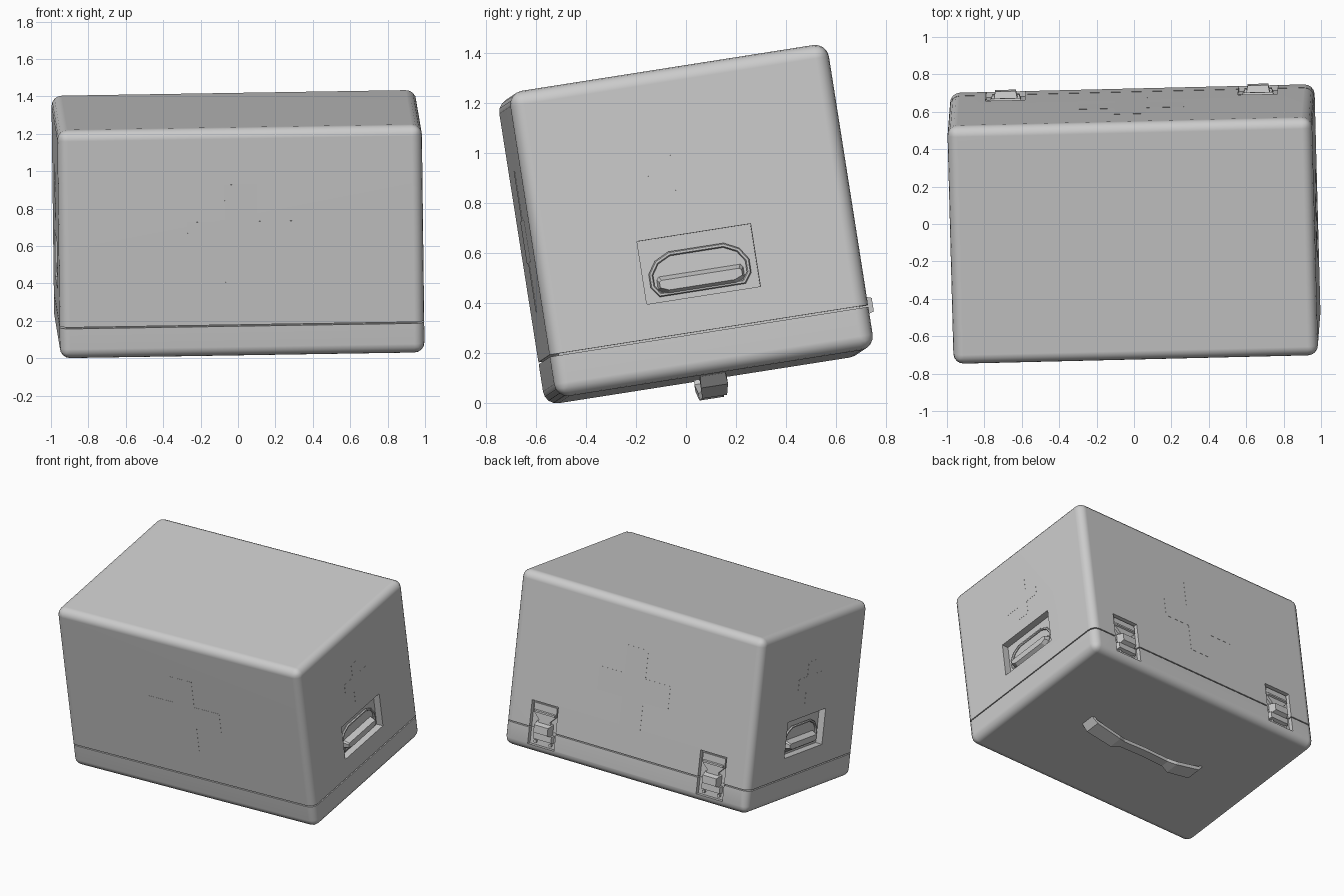
import bpy, bmesh, math
from mathutils import Matrix, Vector

if "Cube" in bpy.data.objects:
    bpy.data.objects.remove(bpy.data.objects["Cube"])

W, D, H = 1.95, 1.29, 1.235      # case size in its own tilted frame
SEAM = -H / 2 + 0.17             # lid joint height
GAP = 0.004

# Tilted frame of the whole case
X = Vector((1, 0.024, 0.016)).normalized()
Y = Vector((-0.0262, 0.988, 0.155))
Y = (Y - X * Y.dot(X)).normalized()
Z = X.cross(Y)
CASE = Matrix.Translation((0, 0, 0.717)) @ Matrix((X, Y, Z)).transposed().to_4x4()

grey = bpy.data.materials.new("case grey")
grey.diffuse_color = (0.6, 0.6, 0.6, 1)
grey.use_nodes = True
grey.node_tree.nodes["Principled BSDF"].inputs["Base Color"].default_value = grey.diffuse_color


def frame(u, n, dist):
    """Frame on one wall: u along the wall, v up, w outward."""
    u, n = Vector(u), Vector(n)
    m = Matrix((u, n.cross(u), n)).transposed().to_4x4()
    return Matrix.Translation(n * dist) @ m


FRONT = frame((1, 0, 0), (0, -1, 0), D / 2)
BACK = frame((-1, 0, 0), (0, 1, 0), D / 2)
RIGHT = frame((0, 1, 0), (1, 0, 0), W / 2)
LEFT = frame((0, -1, 0), (-1, 0, 0), W / 2)


def make(name, bm, mat=Matrix()):
    bmesh.ops.recalc_face_normals(bm, faces=bm.faces)
    me = bpy.data.meshes.new(name)
    bm.to_mesh(me)
    bm.free()
    me.materials.append(grey)
    ob = bpy.data.objects.new(name, me)
    ob.matrix_world = CASE @ mat
    bpy.context.collection.objects.link(ob)
    return ob


def prism(name, pts, w0, w1, mat, taper=(1, 1)):
    """Extrude an outline from w0 to w1, optionally shrinking the outer end."""
    bm = bmesh.new()
    cu = sum(p[0] for p in pts) / len(pts)
    cv = sum(p[1] for p in pts) / len(pts)
    a = [bm.verts.new((u, v, w0)) for u, v in pts]
    b = [bm.verts.new((cu + (u - cu) * taper[0], cv + (v - cv) * taper[1], w1)) for u, v in pts]
    n = len(pts)
    bm.faces.new(a[::-1])
    bm.faces.new(b)
    for i in range(n):
        j = (i + 1) % n
        bm.faces.new((a[i], a[j], b[j], b[i]))
    return make(name, bm, mat)


def rect(u0, u1, v0, v1):
    return [(u0, v0), (u1, v0), (u1, v1), (u0, v1)]


def rounded_box():
    bm = bmesh.new()
    bmesh.ops.create_cube(bm, size=1)
    bmesh.ops.scale(bm, vec=(W, D, H), verts=bm.verts)
    bmesh.ops.bevel(bm, geom=bm.edges[:], offset=0.055, segments=4, profile=0.5, affect='EDGES')
    return bm


def half(name, z, sign):
    """Keep the part of the rounded box on one side of the joint."""
    bm = rounded_box()
    res = bmesh.ops.bisect_plane(bm, geom=bm.verts[:] + bm.edges[:] + bm.faces[:],
                                 plane_co=(0, 0, z), plane_no=(0, 0, sign), clear_inner=True)
    bmesh.ops.contextual_create(bm, geom=[e for e in res["geom_cut"] if isinstance(e, bmesh.types.BMEdge)])
    return make(name, bm)


def bake(ob):
    dg = bpy.context.evaluated_depsgraph_get()
    me = bpy.data.meshes.new_from_object(ob.evaluated_get(dg))
    ob.modifiers.clear()
    ob.data = me


def smooth(ob, deg=35):
    bpy.ops.object.select_all(action='DESELECT')
    ob.select_set(True)
    bpy.context.view_layer.objects.active = ob
    bpy.ops.object.shade_smooth_by_angle(angle=math.radians(deg))


# Case body, lid and the core seen inside the joint
body = half("case_body", SEAM + GAP, 1)
lid = half("lid", SEAM - GAP, -1)
core = 0.035
prism("joint_core", rect(-W / 2 + core, W / 2 - core, -D / 2 + core, D / 2 - core),
      SEAM - 0.01, SEAM + 0.01, Matrix())

# Pockets for the side handles and the latches
HZ, LZ, LX = -0.177, -H / 2 + 0.205, 0.675
cutters = []
for side in (RIGHT, LEFT):
    cutters.append((prism("handle_pocket_cutter", rect(-0.23, 0.23, HZ - 0.127, HZ + 0.127),
                          -0.05, 0.1, side), (body,)))
for s in (-1, 1):
    cutters.append((prism("latch_pocket_cutter", rect(s * LX - 0.105, s * LX + 0.105, LZ - 0.155, LZ + 0.155),
                          -0.03, 0.1, BACK), (body, lid)))
for c, targets in cutters:
    for t in targets:
        m = t.modifiers.new("pocket", 'BOOLEAN')
        m.operation, m.solver, m.object = 'DIFFERENCE', 'EXACT', c
for t in (body, lid):
    bake(t)
for c, _ in cutters:
    bpy.data.objects.remove(c)
for t in (body, lid):
    smooth(t)
    t.modifiers.new("even_shading", 'WEIGHTED_NORMAL').keep_sharp = True

# Side handles: a bail lying in the pocket with a thick grip
for tag, side in (("right", RIGHT), ("left", LEFT)):
    path = [(-0.17, -0.275), (-0.195, -0.24), (-0.195, -0.19), (-0.165, -0.145), (-0.11, -0.118)]
    path += [(-u, v) for u, v in reversed(path)]
    cu = bpy.data.curves.new("bail", 'CURVE')
    cu.dimensions, cu.bevel_depth, cu.bevel_resolution = '3D', 0.009, 1
    sp = cu.splines.new('POLY')
    sp.points.add(len(path) - 1)
    for p, (u, v) in zip(sp.points, path):
        p.co = (u, v, -0.038, 1)
    sp.use_cyclic_u = True
    tmp = bpy.data.objects.new("bail", cu)
    bpy.context.collection.objects.link(tmp)
    bpy.context.view_layer.update()
    bm = bmesh.new()
    me = bpy.data.meshes.new_from_object(tmp.evaluated_get(bpy.context.evaluated_depsgraph_get()))
    bm.from_mesh(me)
    bpy.data.objects.remove(tmp)
    smooth(make(tag + "_handle_bail", bm, side), 50)
    prism(tag + "_handle_grip", [(-0.175, -0.215), (-0.175, -0.255), (-0.14, -0.28), (0.14, -0.28),
                                 (0.175, -0.255), (0.175, -0.215), (0.165, -0.203), (-0.165, -0.203)],
          -0.045, -0.005, side, (0.95, 0.55))

# Latches across the joint on the back wall
for tag, s in (("left", 1), ("right", -1)):
    m = BACK @ Matrix.Translation((s * LX, LZ, 0))
    prism(tag + "_latch_flap", [(-0.09, 0.14), (-0.09, 0.075), (-0.045, 0.03), (-0.06, -0.02),
                                (0.06, -0.02), (0.045, 0.03), (0.09, 0.075), (0.09, 0.14)],
          -0.031, -0.012, m)
    prism(tag + "_latch_flap_lip", rect(-0.085, 0.085, 0.07, 0.095), -0.02, 0.0, m, (0.95, 0.5))
    prism(tag + "_latch_grip", rect(-0.065, 0.065, -0.075, 0.015), -0.03, 0.024, m, (0.85, 0.6))
    prism(tag + "_latch_keeper", rect(-0.08, 0.08, -0.115, -0.06), -0.031, -0.005, m, (0.9, 0.8))
    for k in (-1, 1):
        prism(tag + "_latch_rivet", [(k * 0.06 + 0.012 * math.cos(a * math.pi / 4),
                                      -0.13 + 0.012 * math.sin(a * math.pi / 4)) for a in range(8)],
              -0.031, -0.015, m)

# Carrying strap under the lid: wide ends, slimmer bowed middle
bm = bmesh.new()
sections = [(0.49, 0.0, 0.05), (0.45, 0.045, 0.055), (0.25, 0.085, 0.05), (0.19, 0.072, 0.03)]
sections = [(-x, d, w) for x, d, w in sections] + [(0, 0.066, 0.03)] + sections[::-1]
rings = []
for x, d, w in sections:
    z = -H / 2 - d
    rings.append([bm.verts.new(p) for p in ((x, -w, z), (x, w, z), (x, w, z + 0.028), (x, -w, z + 0.028))])
for a, b in zip(rings, rings[1:]):
    for i in range(4):
        j = (i + 1) % 4
        bm.faces.new((a[i], a[j], b[j], b[i]))
bm.faces.new(rings[0])
bm.faces.new(rings[-1])
make("carrying_strap", bm)


# Nearly flush crosses on the four walls
def cross(name, mat, v, r, a):
    pts = [(-a, -r), (a, -r), (a, -a), (r, -a), (r, a), (a, a),
           (a, r), (-a, r), (-a, a), (-r, a), (-r, -a), (-a, -a)]
    prism(name, [(x, y + v) for x, y in pts], -0.004, 0.001, mat)


cross("front_cross", FRONT, 0.03, 0.285, 0.085)
cross("back_cross", BACK, 0.03, 0.285, 0.085)
cross("right_cross", RIGHT, 0.19, 0.145, 0.045)
cross("left_cross", LEFT, 0.19, 0.145, 0.045)
